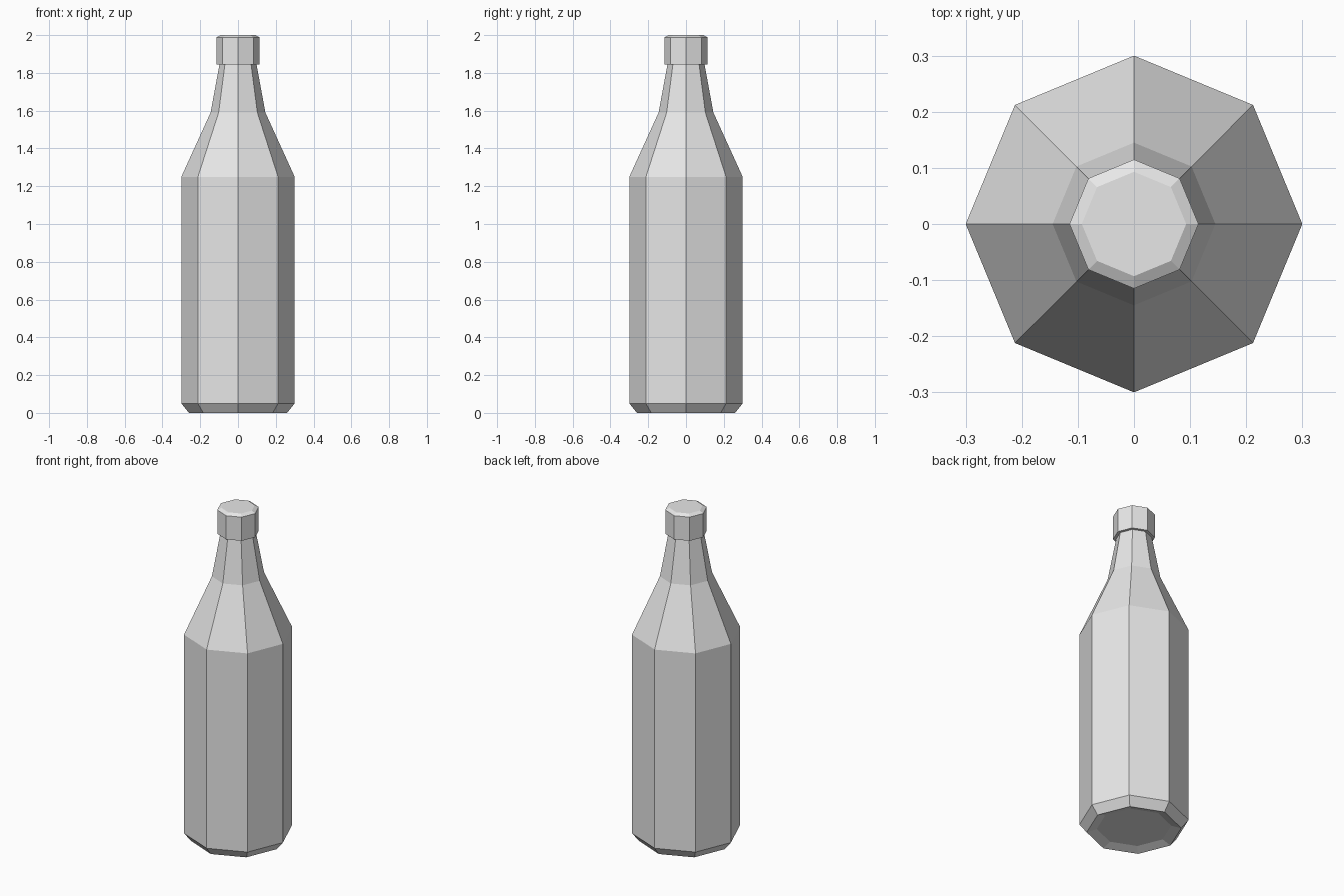
import bpy
import bmesh
from math import cos, sin, tau

SIDES = 8

cube = bpy.data.objects.get("Cube")
if cube:
    bpy.data.objects.remove(cube, do_unlink=True)

grey = bpy.data.materials.new("light_grey")
grey.use_nodes = True
colour = (0.8, 0.8, 0.8, 1)
grey.diffuse_color = colour
grey.node_tree.nodes["Principled BSDF"].inputs["Base Color"].default_value = colour


def lathe(name, profile):
    """Turn a (radius, height) profile into a closed, flat-shaded solid."""
    bm = bmesh.new()
    rings = [[bm.verts.new((r * cos(tau * i / SIDES), r * sin(tau * i / SIDES), z))
              for i in range(SIDES)] for r, z in profile]
    for low, high in zip(rings, rings[1:]):
        for i in range(SIDES):
            j = (i + 1) % SIDES
            bm.faces.new((low[i], low[j], high[j], high[i]))
    bm.faces.new(rings[0][::-1])
    bm.faces.new(rings[-1])
    mesh = bpy.data.meshes.new(name)
    bm.to_mesh(mesh)
    bm.free()
    mesh.materials.append(grey)
    obj = bpy.data.objects.new(name, mesh)
    bpy.context.collection.objects.link(obj)
    return obj


# Body with recessed base, chamfered foot, shoulder, neck and stepped cap
lathe("bottle", [
    (0.205, 0.018), (0.26, 0), (0.3, 0.05),
    (0.3, 1.25), (0.145, 1.59), (0.098, 1.845),
    (0.115, 1.845), (0.115, 1.988), (0.093, 2),
])
